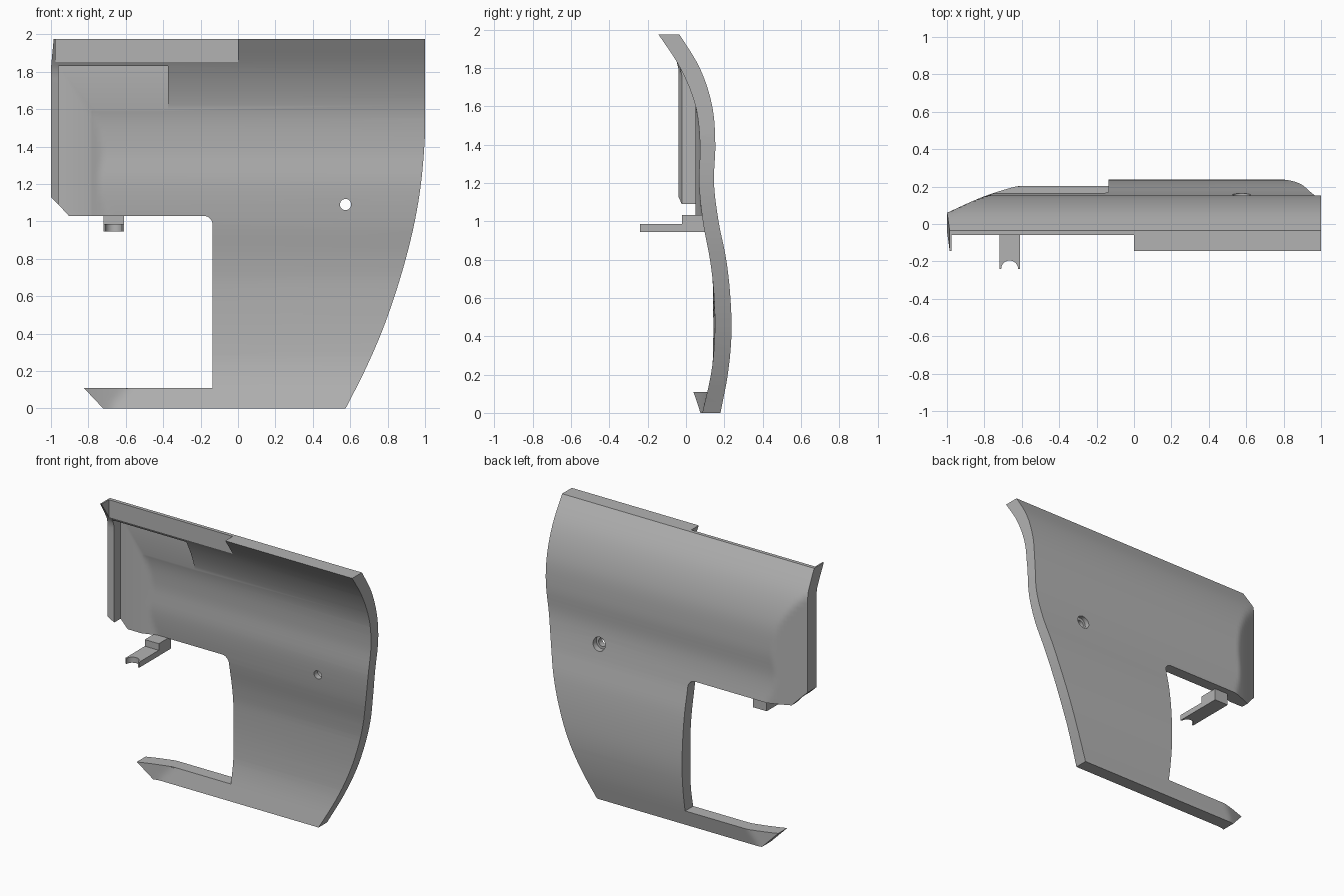
import bpy, bmesh, math

if "Cube" in bpy.data.objects:
    bpy.data.objects.remove(bpy.data.objects["Cube"], do_unlink=True)

TOP = 1.975
STEP = 0.2
# Horizontal depth of the shell every STEP of height
OUTER = [.18, .218, .237, .232, .21, .17, .146, .153, .137, .072, -.05]
INNER = [.085, .13, .152, .148, .125, .088, .068, .073, .05, -.03, -.16]
# Depth limit along the curved nose, every STEP from its tip
NOSE = [.06, .148, .208, .24, .26]

mat = bpy.data.materials.new("plain grey")
mat.use_nodes = True
GREY = (0.45, 0.45, 0.45, 1)
mat.diffuse_color = GREY
mat.node_tree.nodes["Principled BSDF"].inputs["Base Color"].default_value = GREY


def smooth(values, t):
    """Catmull-Rom interpolation of evenly spaced values."""
    i = max(0, min(int(t), len(values) - 2))
    u = t - i
    b, c = values[i], values[i + 1]
    a = values[i - 1] if i > 0 else 2 * b - c
    d = values[i + 2] if i + 2 < len(values) else 2 * c - b
    return b + u / 2 * (c - a + u * (2*a - 5*b + 4*c - d + u * (3*b - a - 3*c + d)))


def make_object(name, bm):
    bmesh.ops.recalc_face_normals(bm, faces=bm.faces)
    mesh = bpy.data.meshes.new(name)
    bm.to_mesh(mesh)
    bm.free()
    mesh.materials.append(mat)
    obj = bpy.data.objects.new(name, mesh)
    bpy.context.collection.objects.link(obj)
    return obj


def prism(name, points, low, high, axis="y"):
    """Extrude an outline along y (points are x, z) or z (points are x, y)."""
    bm = bmesh.new()
    place = lambda p, d: (p[0], d, p[1]) if axis == "y" else (p[0], p[1], d)
    face = bm.faces.new([bm.verts.new(place(p, low)) for p in points])
    new = bmesh.ops.extrude_face_region(bm, geom=[face])["geom"]
    shift = place((0, 0), high - low)
    bmesh.ops.translate(bm, vec=shift, verts=[v for v in new if isinstance(v, bmesh.types.BMVert)])
    return make_object(name, bm)


def rect(x0, x1, z0, z1):
    return [(x0, z0), (x1, z0), (x1, z1), (x0, z1)]


def arc(cx, cz, r, start, end, n):
    angles = [math.radians(start + (end - start) * i / n) for i in range(n + 1)]
    return [(cx + r * math.cos(a), cz + r * math.sin(a)) for a in angles]


def boolean(obj, cutter, operation):
    mod = obj.modifiers.new(operation, "BOOLEAN")
    mod.operation = operation
    mod.solver = "EXACT"
    mod.object = cutter
    bpy.context.view_layer.objects.active = obj
    bpy.ops.object.modifier_apply(modifier=mod.name)
    bpy.data.objects.remove(cutter, do_unlink=True)


# Wavy shell: inner and outer skins, narrowing around the nose
xs = [-1.02 + 0.02 * i for i in range(32)] + [1.05]
rows = 56
zs = [TOP * i / rows for i in range(rows + 1)]


def depth(table, x, z, wall):
    y = smooth(table, z / STEP)
    if x < -0.35:
        y = min(y, smooth(NOSE, (x + 1) / STEP) - wall)
    return y


bm = bmesh.new()
skins = [[[bm.verts.new((x, depth(table, x, z, wall), z)) for z in zs] for x in xs]
         for table, wall in ((OUTER, 0), (INNER, 0.1))]
for skin in skins:
    for a, b in zip(skin, skin[1:]):
        for j in range(rows):
            bm.faces.new((a[j], a[j + 1], b[j + 1], b[j]))
rims = [[[col[j] for col in s] for s in skins] for j in (0, rows)]
rims += [[s[i] for s in skins] for i in (0, -1)]
for p, q in rims:
    for i in range(len(p) - 1):
        bm.faces.new((p[i], p[i + 1], q[i + 1], q[i]))
shell = make_object("curved_shell", bm)

# Front outline: swept right edge, notch on the left, lower tongue
sweep = [(.575, -.001), (.677, .2), (.765, .4), (.837, .6), (.897, .8),
         (.945, 1), (.978, 1.2), (.996, 1.4), (1, 1.55), (1, 2.1)]
edge = [(smooth([p[0] for p in sweep], k / 4), smooth([p[1] for p in sweep], k / 4))
        for k in range(4 * len(sweep) - 3)]
left = [(-.974, 2.1), (-1, 1.82), (-1, 1.13), (-.96, 1.09), (-.905, 1.03)]
notch = arc(-.185, .98, .05, 90, 0, 6) + [(-.135, .11), (-.825, .11), (-.72, -.001)]
boolean(shell, prism("outline", edge + left + notch, -1, 1), "INTERSECT")

# Flat pocket behind the nose, and the step along the top edge
boolean(shell, prism("pocket", rect(-.96, -.375, .9, 1.83), -1, .05), "DIFFERENCE")
boolean(shell, prism("step", rect(-.975, 0, 1.85, 2.2), -1, -.06), "DIFFERENCE")

# Screw hole with a wider seat at the back
boolean(shell, prism("hole", arc(.575, 1.09, .03, 0, 345, 23), -1, 1), "DIFFERENCE")
boolean(shell, prism("seat", arc(.575, 1.09, .048, 0, 345, 23), .12, 1), "DIFFERENCE")

# Clip: notched arm and the block that joins it to the shell
tip = arc(-.665, -.24, .045, 180, 0, 12)
arm = prism("clip_arm", [(-.72, .12), (-.72, -.24)] + tip + [(-.61, -.24), (-.61, .12)],
            .945, .985, "z")
block = prism("clip_block", rect(-.72, -.61, .985, 1.032), -.02, .12)

bpy.ops.object.select_all(action="DESELECT")
for obj in (shell, arm, block):
    obj.select_set(True)
bpy.context.view_layer.objects.active = shell
bpy.ops.object.shade_smooth_by_angle(angle=math.radians(30))
